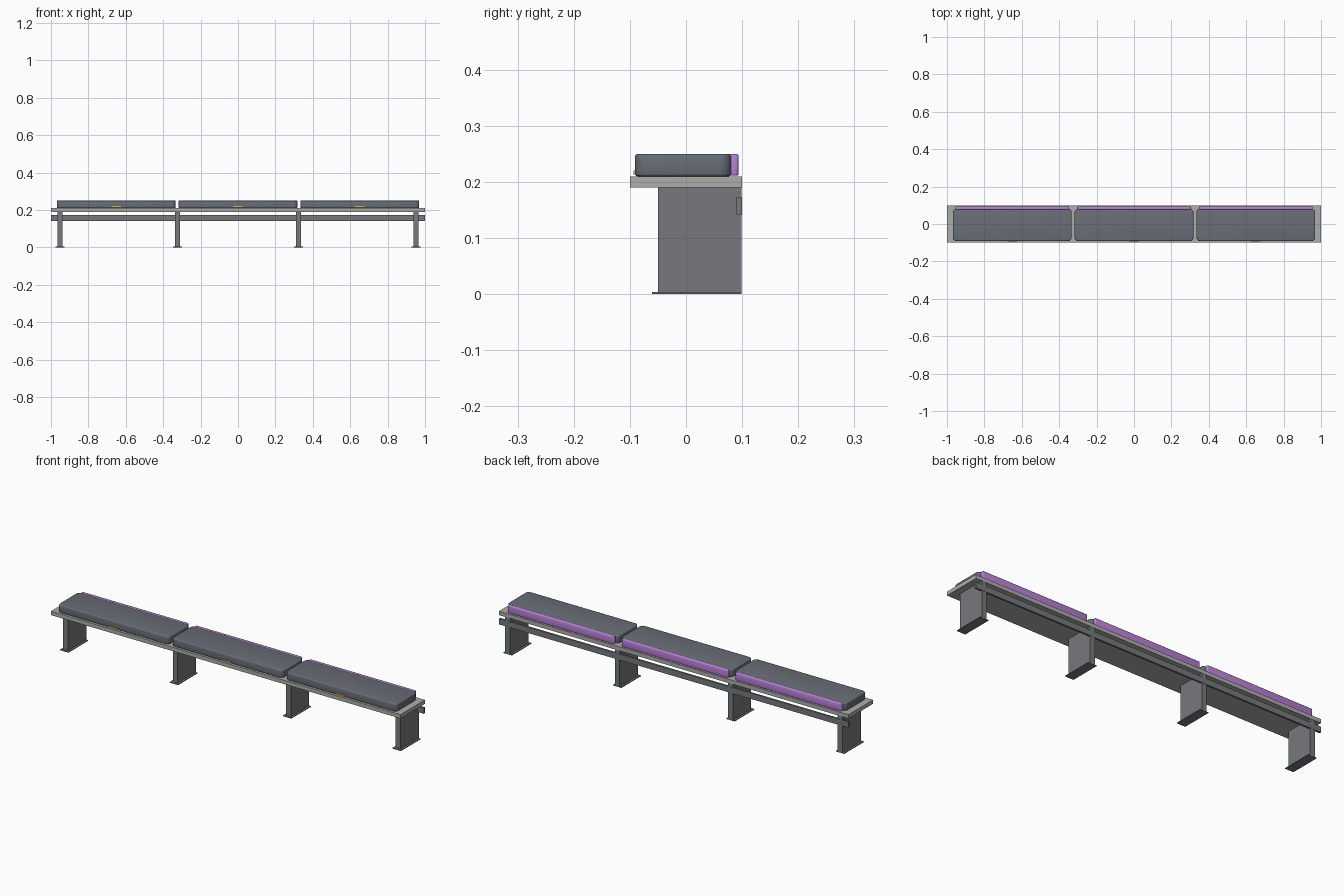
import bpy, bmesh

if "Cube" in bpy.data.objects:
    bpy.data.objects.remove(bpy.data.objects["Cube"])


def mat(name, c):
    m = bpy.data.materials.new(name)
    m.diffuse_color = (*c, 1)
    m.use_nodes = True
    m.node_tree.nodes["Principled BSDF"].inputs["Base Color"].default_value = m.diffuse_color
    return m


FABRIC = mat("grey_fabric", (0.14, 0.155, 0.18))
PURPLE = mat("purple_fabric", (0.48, 0.22, 0.68))
TAB = mat("orange_tab", (0.8, 0.45, 0.08))
STEEL = mat("dark_steel", (0.18, 0.19, 0.2))
PANEL = mat("pale_panel", (0.42, 0.42, 0.41))


def box(name, x, y, z, material, corner=0, edge=0):
    """Box from (min, max) ranges; corner rounds upright edges, edge rounds the rims."""
    bm = bmesh.new()
    bmesh.ops.create_cube(bm, size=1)
    for v in bm.verts:
        for i, (lo, hi) in enumerate((x, y, z)):
            v.co[i] = hi if v.co[i] > 0 else lo
    if corner:
        up = [e for e in bm.edges if abs(e.verts[0].co.z - e.verts[1].co.z) > 1e-5]
        bmesh.ops.bevel(bm, geom=up, offset=corner, segments=4, profile=0.5, affect='EDGES')
    if edge:
        rim = [e for e in bm.edges if abs(e.verts[0].co.z - e.verts[1].co.z) < 1e-5]
        bmesh.ops.bevel(bm, geom=rim, offset=edge, segments=3, profile=0.5, affect='EDGES')
    me = bpy.data.meshes.new(name)
    bm.to_mesh(me)
    bm.free()
    me.materials.append(material)
    ob = bpy.data.objects.new(name, me)
    bpy.context.collection.objects.link(ob)
    if corner or edge:
        bpy.ops.object.select_all(action='DESELECT')
        bpy.context.view_layer.objects.active = ob
        ob.select_set(True)
        bpy.ops.object.shade_smooth_by_angle(angle=0.6)
    return ob


# seat board and rear rail
box("seat_board", (-1, 1), (-0.1, 0.1), (0.19, 0.21), PANEL)
box("rear_rail", (-1, 1), (0.09, 0.1), (0.142, 0.172), STEEL)

# legs with foot plates
for i, x in enumerate((-0.951, -0.324, 0.324, 0.951)):
    box(f"leg_{i}", (x - 0.014, x + 0.014), (-0.05, 0.099), (0.004, 0.19), STEEL)
    box(f"foot_plate_{i}", (x - 0.024, x + 0.024), (-0.061, 0.099), (0, 0.004), STEEL)

# cushions with purple back strip and front tab
for i, x in enumerate((-0.651, 0, 0.651)):
    box(f"cushion_{i}", (x - 0.318, x + 0.318), (-0.091, 0.081), (0.21, 0.25), FABRIC, 0.02, 0.005)
    box(f"back_strip_{i}", (x - 0.304, x + 0.304), (0.077, 0.094), (0.211, 0.2498), PURPLE, 0.006, 0.004)
    box(f"front_tab_{i}", (x - 0.025, x + 0.025), (-0.094, -0.085), (0.213, 0.22), TAB)
